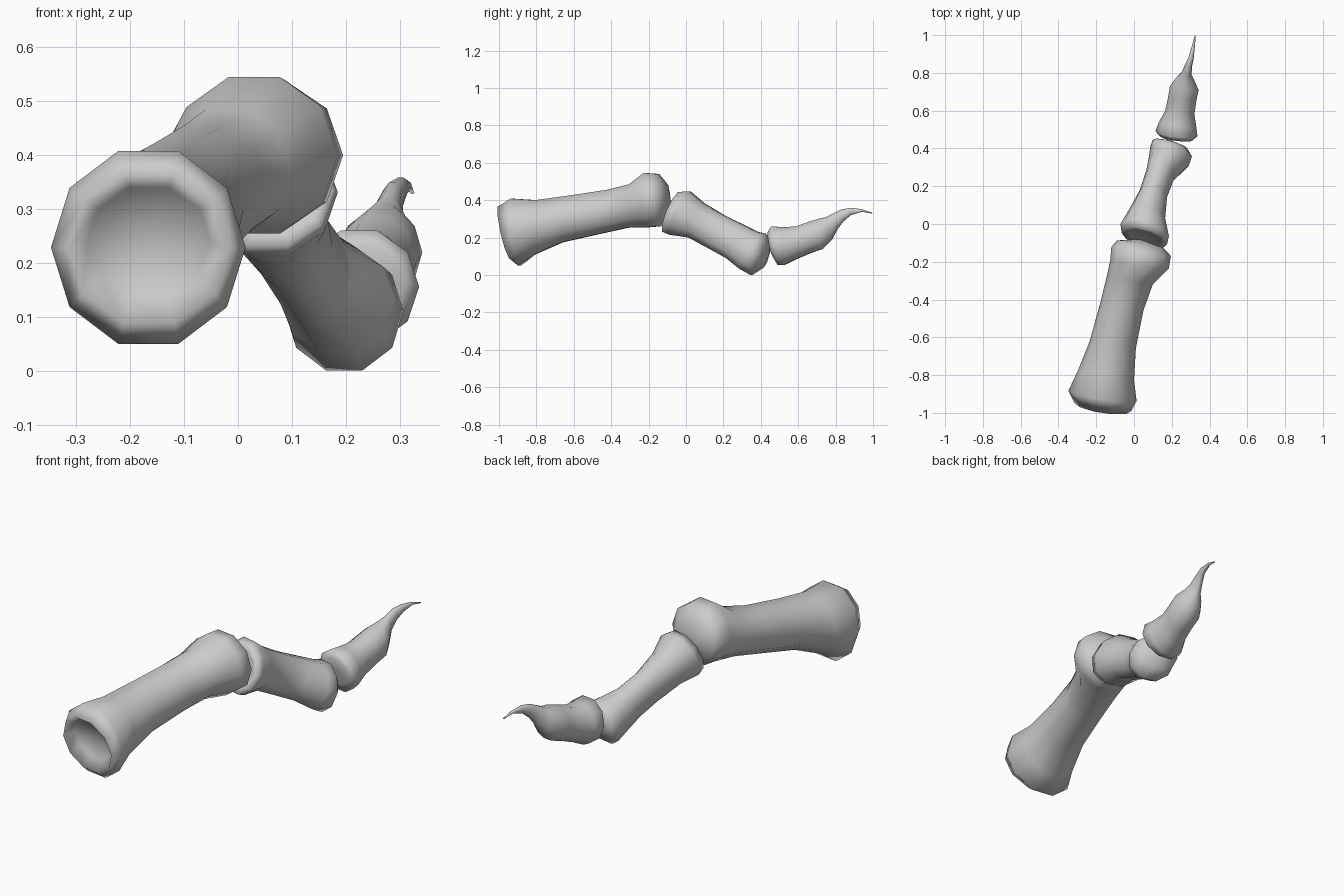
import bpy, bmesh, math

SIDES = 10
FLAT = 1 / math.sin(math.radians(72))   # flat edge on top and bottom of each ring


def loft_bone(name, rings, skew, start_bulge, end_bulge):
    """Each ring: top y, top z, bottom y, bottom z, left x, right x."""
    bm = bmesh.new()
    loops = []
    for yt, zt, yb, zb, xl, xr in rings:
        loop = []
        for i in range(SIDES):
            a = math.tau * i / SIDES
            dx = (xr - xl) / 2 * math.cos(a)
            s = math.sin(a) * FLAT
            loop.append(bm.verts.new(((xl + xr) / 2 + dx,
                                      (yt + yb) / 2 + (yt - yb) / 2 * s + skew * dx,
                                      (zt + zb) / 2 + (zt - zb) / 2 * s)))
        loops.append(loop)
    for a, b in zip(loops, loops[1:]):
        for i in range(SIDES):
            j = (i + 1) % SIDES
            bm.faces.new((a[i], a[j], b[j], b[i]))
    # Joint surfaces close with a cupped or domed fan
    for loop, bulge in ((loops[0], start_bulge), (loops[-1], end_bulge)):
        c = sum((v.co for v in loop[1:]), loop[0].co.copy()) / SIDES
        c.y += bulge
        tip = bm.verts.new(c)
        for i in range(SIDES):
            bm.faces.new((loop[i], loop[(i + 1) % SIDES], tip))
    bmesh.ops.recalc_face_normals(bm, faces=bm.faces)
    for f in bm.faces:
        f.smooth = True
    mesh = bpy.data.meshes.new(name)
    bm.to_mesh(mesh)
    bm.free()
    obj = bpy.data.objects.new(name, mesh)
    bpy.context.collection.objects.link(obj)
    return obj


# Long first bone: cupped base, narrow arched shaft, rounded head
loft_bone("proximal_bone", [
    (-0.94, 0.34, -0.90, 0.14, -0.28, -0.05),
    (-1.00, 0.365, -0.94, 0.09, -0.315, -0.015),
    (-0.93, 0.408, -0.89, 0.05, -0.347, 0.014),
    (-0.80, 0.40, -0.81, 0.11, -0.30, 0.00),
    (-0.62, 0.425, -0.66, 0.175, -0.235, 0.01),
    (-0.42, 0.455, -0.46, 0.22, -0.18, 0.05),
    (-0.30, 0.485, -0.30, 0.255, -0.145, 0.10),
    (-0.22, 0.545, -0.20, 0.255, -0.125, 0.185),
    (-0.15, 0.54, -0.14, 0.26, -0.12, 0.195),
    (-0.10, 0.48, -0.11, 0.29, -0.09, 0.15),
], -0.15, 0.02, 0.025)

# Middle bone slopes down to a rounded knuckle
loft_bone("middle_bone", [
    (-0.04, 0.41, -0.10, 0.26, -0.03, 0.15),
    (-0.035, 0.443, -0.12, 0.232, -0.065, 0.175),
    (0.015, 0.447, -0.08, 0.215, -0.072, 0.185),
    (0.09, 0.385, 0.02, 0.20, -0.025, 0.165),
    (0.20, 0.32, 0.12, 0.145, 0.03, 0.175),
    (0.31, 0.265, 0.22, 0.09, 0.065, 0.215),
    (0.38, 0.23, 0.29, 0.035, 0.08, 0.29),
    (0.42, 0.22, 0.35, 0.001, 0.087, 0.307),
    (0.44, 0.19, 0.41, 0.04, 0.10, 0.28),
], -0.25, 0.015, 0.02)

# Last bone tapers into an upturned, curved claw
loft_bone("claw_bone", [
    (0.44, 0.23, 0.465, 0.10, 0.14, 0.31),
    (0.46, 0.26, 0.495, 0.052, 0.113, 0.336),
    (0.52, 0.255, 0.53, 0.055, 0.13, 0.33),
    (0.59, 0.26, 0.59, 0.085, 0.165, 0.32),
    (0.66, 0.285, 0.66, 0.115, 0.18, 0.33),
    (0.71, 0.30, 0.73, 0.14, 0.19, 0.342),
    (0.75, 0.31, 0.78, 0.19, 0.22, 0.32),
    (0.78, 0.325, 0.81, 0.245, 0.25, 0.305),
    (0.83, 0.35, 0.84, 0.285, 0.267, 0.307),
    (0.88, 0.359, 0.88, 0.32, 0.288, 0.316),
    (0.94, 0.352, 0.94, 0.338, 0.306, 0.322),
    (0.995, 0.333, 0.995, 0.328, 0.321, 0.327),
], -0.12, 0.02, 0.004)
